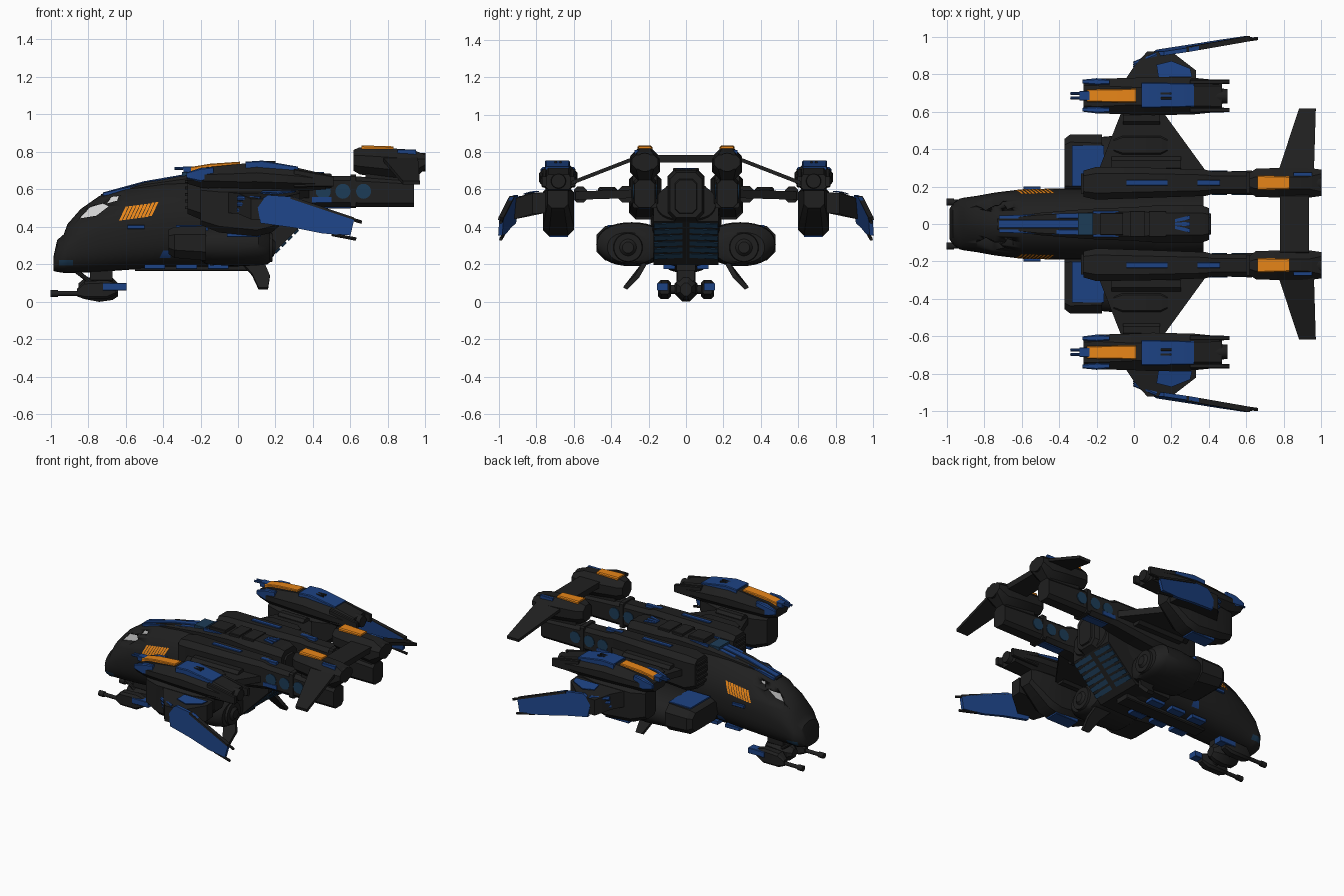
import bpy, bmesh, math
from mathutils import Vector


def material(name, rgb):
    m = bpy.data.materials.new(name)
    m.diffuse_color = (*rgb, 1)
    return m


BLACK = material("charcoal_black", (0.014, 0.014, 0.014))
BLUE = material("navy_blue", (0.012, 0.055, 0.23))
TEAL = material("dark_teal", (0.012, 0.045, 0.095))
ORANGE = material("orange", (0.85, 0.25, 0.01))
WHITE = material("window_white", (0.95, 0.95, 0.95))


def make(name, verts, faces, mat, mirror=True, angle=32):
    bm = bmesh.new()
    vs = [bm.verts.new(v) for v in verts]
    for f in faces:
        bm.faces.new([vs[i] for i in f])
    bmesh.ops.recalc_face_normals(bm, faces=bm.faces)
    me = bpy.data.meshes.new(name)
    bm.to_mesh(me)
    bm.free()
    me.materials.append(mat)
    me.shade_smooth()
    me.set_sharp_from_angle(angle=math.radians(angle))
    ob = bpy.data.objects.new(name, me)
    bpy.context.collection.objects.link(ob)
    if mirror:
        mod = ob.modifiers.new("mirror", 'MIRROR')
        mod.use_axis = (False, True, False)
    return ob


def ring(x, y0, y1, z0, z1, c, n):
    yc, zc, w, h = (y0 + y1) / 2, (z0 + z1) / 2, (y1 - y0) / 2, (z1 - z0) / 2
    if n:  # superellipse with (lower, upper) exponents
        pts = []
        for k in range(32):
            a = 2 * math.pi * k / 32
            ca, sa = math.cos(a), math.sin(a)
            e = 2 / n[sa > 0]
            pts.append((x, yc + w * math.copysign(abs(ca) ** e, ca), zc + h * math.copysign(abs(sa) ** e, sa)))
        return pts
    d = c * min(w, h)  # chamfered box
    return [(x, yc + a, zc + b) for a, b in (
        (w, -h + d), (w, h - d), (w - d, h), (-w + d, h),
        (-w, h - d), (-w, -h + d), (-w + d, -h), (w - d, -h))]


def loft(name, secs, mat=BLACK, mirror=True, c=0.4, n=None):
    """Skin along x through sections (x, y0, y1, z0, z1)."""
    rings = [ring(*s, c, n) for s in secs]
    m = len(rings[0])
    faces = [tuple(range(m)), tuple(range((len(rings) - 1) * m, len(rings) * m))]
    for i in range(len(rings) - 1):
        for k in range(m):
            j = (k + 1) % m
            faces.append((i * m + k, i * m + j, (i + 1) * m + j, (i + 1) * m + k))
    return make(name, [p for r in rings for p in r], faces, mat, mirror)


def box(name, x0, x1, y0, y1, z0, z1, mat=BLACK, mirror=True, c=0.15):
    return loft(name, [(x0, y0, y1, z0, z1), (x1, y0, y1, z0, z1)], mat, mirror, c)


def plate(name, pts, off, mat=BLACK, mirror=True):
    """Outline of 3D points extruded by an offset vector."""
    m = len(pts)
    v = [Vector(p) for p in pts]
    v += [p + Vector(off) for p in v]
    faces = [tuple(range(m)), tuple(range(m, 2 * m))]
    faces += [(k, (k + 1) % m, (k + 1) % m + m, k + m) for k in range(m)]
    return make(name, v, faces, mat, mirror, 20)


def rod(name, a, b, r, mat=BLACK, mirror=True, r2=None, seg=16):
    a, b = Vector(a), Vector(b)
    q = (b - a).to_track_quat('Z', 'Y')
    circ = [Vector((math.cos(2 * math.pi * k / seg), math.sin(2 * math.pi * k / seg), 0)) for k in range(seg)]
    v = [a + q @ (p * r) for p in circ] + [b + q @ (p * (r2 or r)) for p in circ]
    f = [tuple(range(seg)), tuple(range(seg, 2 * seg))]
    f += [(k, (k + 1) % seg, (k + 1) % seg + seg, k + seg) for k in range(seg)]
    return make(name, v, f, mat, mirror)


# Fuselage: (x, half width, bottom, top)
HULL = [(-.985, .08, .165, .24), (-.965, .11, .16, .33), (-.93, .135, .155, .36), (-.91, .14, .155, .415),
        (-.84, .15, .155, .495), (-.74, .168, .16, .565), (-.6, .185, .17, .61),
        (-.4, .19, .185, .645), (-.25, .19, .185, .66), (0, .19, .185, .655),
        (.15, .18, .24, .65), (.37, .16, .44, .64)]
N = (2.6, 1.9)
hull = loft("fuselage", [(x, -w, w, a, b) for x, w, a, b in HULL], mirror=False, n=N)


def hull_y(x, z):
    for p, q in zip(HULL, HULL[1:]):
        if p[0] <= x <= q[0]:
            t = (x - p[0]) / (q[0] - p[0])
            w, a, b = (p[i] + t * (q[i] - p[i]) for i in (1, 2, 3))
            s = (z - (a + b) / 2) / ((b - a) / 2)
            n = N[s > 0]
            return w * (1 - min(1, abs(s)) ** n) ** (1 / n)


def decal(name, quad, mat, g=5):
    """Thin panel hugging the hull side; quad corners in (x, z)."""
    v, f = [], []
    A, B, C, D = (Vector(p) for p in quad)
    for i in range(g + 1):
        for j in range(g + 1):
            p = A.lerp(B, i / g).lerp(D.lerp(C, i / g), j / g)
            v.append((p.x, hull_y(p.x, p.y) + .005, p.y + .003))
    for i in range(g):
        for j in range(g):
            k = i * (g + 1) + j
            f.append((k, k + 1, k + g + 2, k + g + 1))
    return make(name, v, f, mat)


# Recessed cockpit windows
for outline in ([(-.845, .445), (-.755, .46), (-.69, .51), (-.72, .525), (-.79, .505)],
                [(-.70, .525), (-.645, .54), (-.635, .565), (-.675, .56)]):
    cutter = plate("window_cutter", [(x, .07, z) for x, z in outline], (0, .2, 0))
    cutter.hide_render = True
    cutter.display_type = 'WIRE'
    cut = hull.modifiers.new("window", 'BOOLEAN')
    cut.object, cut.solver = cutter, 'EXACT'
    plate("window", [(x, .068, z) for x, z in outline], (0, .005, 0), WHITE)

# Hazard stripes and hull panels
for i in range(9):
    x = -.635 + i * .02
    z = .43 + i * .003
    decal("hazard_stripe", [(x, z), (x + .015, z), (x + .05, z + .075), (x + .035, z + .075)], ORANGE)
decal("hull_panel_low", [(-.42, .23), (-.36, .23), (-.36, .27), (-.40, .27)], BLUE)
decal("nose_panel", [(-.955, .19), (-.88, .19), (-.88, .22), (-.955, .22)], TEAL)
box("hull_vent", -.59, -.50, .17, .2, .39, .41, BLUE)

# Spine with top panels and rear hatch
loft("spine", [(-.73, -.03, .03, .56, .575), (-.5, -.06, .06, .58, .637), (-.25, -.08, .08, .58, .68),
               (0, -.09, .09, .58, .70), (.13, -.1, .1, .5, .71), (.36, -.1, .1, .43, .705),
               (.40, -.085, .085, .45, .69)], mirror=False)
loft("rear_hatch", [(.395, -.06, .06, .47, .66), (.41, -.055, .055, .475, .65)], mirror=False)
loft("spine_stripe_centre", [(-.72, -.02, .02, .565, .584), (-.5, -.022, .022, .6, .644),
                             (-.25, -.022, .022, .63, .687)], BLUE, False, .1)
loft("spine_stripe_side", [(-.72, .028, .045, .565, .582), (-.4, .03, .056, .62, .655),
                           (-.22, .03, .058, .65, .688)], BLUE, True, .1)
box("spine_hatch", -.3, -.22, -.06, .06, .66, .692, TEAL, False)
for x0, x1, w in ((-.18, -.06, .06), (-.02, .06, .07), (.08, .17, .07)):
    box("spine_cover", x0, x1, -w, w, .66, .715, BLACK, False)
box("spine_side_strip", -.22, -.08, .055, .07, .66, .692, BLUE)
for y in (0, .03):
    plate("spine_chevron", [(.22, y * .6 - .008, .708), (.30, y * 1.2 - .011, .709),
                            (.30, y * 1.2 + .011, .709), (.22, y * .6 + .008, .708)], (0, 0, .006), BLUE)

# Rear belly ramp with teal ribs
plate("belly_ramp", [(-.15, -.175, .195), (.13, -.175, .20), (.36, -.175, .43), (.36, -.175, .52),
                     (-.15, -.175, .52)], (0, .35, 0), mirror=False)
for i in range(6):
    x, z = .165 + i * .033, .235 + i * .033
    plate("belly_rib", [(x, .02, z), (x + .022, .02, z + .022), (x + .018, .02, z + .026),
                        (x - .004, .02, z + .004)], (.006, .15, -.009), TEAL)
box("belly_keel", -.55, .1, -.05, .05, .165, .25, mirror=False)
for x in (-.5, -.33, -.16):
    box("belly_panel", x, x + .11, .06, .12, .175, .2, BLUE)

# Booms with intake slats, discs and top strips
loft("boom", [(-.27, .145, .285, .47, .675), (-.2, .13, .305, .44, .69), (.1, .14, .30, .46, .69),
              (.38, .15, .29, .5, .69), (.42, .16, .28, .505, .675), (.62, .16, .28, .505, .67),
              (.94, .165, .275, .505, .65)])
for i in range(5):
    box("intake_slat", -.282, -.26, .16, .27, .495 + i * .035, .51 + i * .035)
for x in (.455, .56, .67):
    rod("boom_disc", (x, .155, .59), (x, .284, .59), .04, TEAL, seg=20)
box("boom_side_panel", .3, .5, .27, .286, .53, .56, BLUE)
box("boom_under_panel", .43, .6, .19, .25, .498, .52, BLUE)
box("boom_strip", -.04, .18, .205, .235, .67, .697, BLUE)
box("boom_strip_rear", .34, .46, .205, .235, .66, .693, BLUE)
box("boom_collar", .60, .63, .155, .285, .5, .68)

# Tail engines, cross bar and tail fins
loft("tail_engine", [(.615, .17, .27, .70, .81), (.65, .145, .295, .68, .825), (.8, .14, .30, .66, .82),
                     (.93, .14, .30, .645, .812), (1.0, .15, .29, .71, .785)], c=.6)
loft("tail_engine_cap", [(.66, .18, .26, .8, .835), (.83, .185, .255, .8, .83)], ORANGE)
box("tail_engine_trim", .85, .95, .255, .275, .78, .812, BLUE)
rod("tail_nozzle", (.95, .22, .745), (1.0, .22, .745), .05)
box("tail_pylon", .68, .92, .18, .26, .62, .7)
box("tail_bar", .78, .935, -.16, .16, .745, .785, mirror=False, c=.5)
plate("tail_fin", [(.77, .28, .775), (.96, .28, .775), (.97, .615, .645), (.88, .615, .645)], (0, -.004, -.02))

# Wing and raised panels
plate("wing", [(-.2, .26, .6), (.4, .26, .6), (.16, .59, .59), (-.07, .59, .59)], (0, 0, -.045))
loft("wing_blister", [(-.11, .39, .45, .57, .6), (-.06, .37, .47, .57, .612), (.14, .37, .47, .57, .612),
                      (.18, .39, .45, .57, .6)])
box("wing_root", -.12, .25, .28, .36, .53, .62, c=.5)
box("wing_tip_joint", -.06, .14, .53, .6, .53, .615, c=.5)

# Wing nacelles
loft("nacelle", [(-.27, .61, .76, .63, .69), (-.2, .59, .775, .61, .715), (0, .585, .78, .59, .735),
                 (.1, .58, .785, .585, .745), (.32, .585, .78, .59, .715), (.47, .60, .765, .60, .68)], c=.7)
loft("nacelle_lower", [(-.2, .62, .74, .41, .62), (-.1, .6, .765, .37, .62), (.1, .6, .765, .35, .62),
                       (.18, .6, .765, .37, .62), (.33, .63, .74, .5, .62)])
box("nacelle_belly_panel", -.06, .12, .63, .73, .345, .39, BLUE)
loft("nacelle_blue_top", [(.04, .62, .755, .70, .748), (.13, .62, .755, .7, .754),
                          (.32, .625, .75, .68, .722)], BLUE, c=.2)
loft("nacelle_orange_top", [(-.25, .652, .718, .68, .72), (-.15, .65, .72, .69, .737),
                            (.01, .648, .722, .70, .748)], ORANGE, c=.2)
for y in (.665, .69):
    box("nacelle_vent", .14, .2, y, y + .012, .72, .752, BLACK)
for y in (.59, .74):
    loft("nacelle_prong", [(-.275, y + .01, y + .03, .66, .69), (-.2, y, y + .038, .64, .715),
                           (-.13, y + .005, y + .03, .66, .72)], BLUE)
    loft("nacelle_fork", [(.3, y + .002, y + .032, .61, .71), (.51, y + .007, y + .03, .615, .67)])
for y in (.672, .697):
    rod("nacelle_gun", (-.34, y, .712), (-.2, y, .715), .008, BLUE, seg=8)
box("nacelle_gun_mount", -.29, -.22, .66, .71, .69, .722, BLUE)
rod("nacelle_exhaust", (.42, .682, .645), (.5, .682, .645), .045, r2=.038)

# Outer arm and winglet
plate("outer_arm", [(-.06, .75, .585), (.33, .75, .585), (.33, .82, .58), (.2, .92, .55), (.07, .92, .55),
                    (.0, .84, .58)], (0, 0, -.11))
plate("outer_arm_panel", [(.13, .785, .587), (.31, .785, .587), (.30, .83, .584), (.2, .87, .572), (.12, .85, .578)],
      (0, 0, .006), BLUE)
for i in range(3):
    rod("arm_pipe", (.0, .83 + i * .012, .49 + i * .032), (.12, .905, .49 + i * .03), .013, BLUE, seg=8)


def wl(x, z):
    return (x, .892 + (x - .06) * .14 + (.5 - z) * .1, z)


plate("winglet", [wl(*p) for p in ((.10, .53), (.16, .57), (.3, .56), (.62, .44), (.60, .355), (.45, .365),
                                   (.3, .395), (.12, .42))], (0, .022, 0), BLUE)
plate("winglet_edge", [wl(*p) for p in ((.28, .565), (.62, .45), (.62, .437), (.28, .55))], (0, .028, 0))
rod("winglet_spike_top", (.5, .968, .475), (.66, .99, .425), .009, seg=8)
rod("winglet_spike_low", (.5, .975, .36), (.63, .99, .335), .009, seg=8)

# Lower side engine pods with exhaust and belly fins
loft("side_pod_front", [(-.37, .17, .455, .255, .385), (-.34, .16, .478, .235, .40), (-.17, .16, .478, .22, .405)],
     c=.5)
loft("side_pod", [(-.21, .15, .44, .23, .39), (-.17, .12, .465, .2, .41), (0, .1, .48, .19, .425),
                  (.11, .11, .475, .195, .42), (.155, .15, .44, .2, .385), (.17, .2, .42, .21, .37)], n=(2.2, 2.2))
box("side_pod_panel", -.33, -.16, .2, .42, .38, .41, BLUE, c=.1)
rod("pod_exhaust", (.14, .31, .29), (.185, .31, .29), .085, r2=.075, seg=28)
rod("pod_exhaust_core", (.18, .31, .29), (.2, .31, .29), .05, r2=.03, seg=28)
plate("belly_fin", [(.02, .21, .20), (.14, .21, .20), (.17, .25, .13), (.16, .315, .065), (.11, .315, .065),
                    (.075, .25, .14)], (0, .022, .012))

# Chin turret with twin guns
loft("turret_body", [(-.85, -.03, .03, .04, .1), (-.82, -.055, .055, .015, .125), (-.74, -.062, .062, .0, .14),
                     (-.67, -.05, .05, .01, .13), (-.64, -.03, .03, .03, .1)], mirror=False, c=.7)
box("turret_neck", -.79, -.67, -.045, .045, .1, .2, mirror=False, c=.4)
rod("turret_strut", (-.87, .04, .17), (-.78, .04, .1), .012, seg=8)
rod("turret_axle", (-.75, 0, .065), (-.75, .12, .065), .025)
loft("gun_housing", [(-.86, .095, .135, .03, .07), (-.82, .08, .15, .015, .11), (-.7, .08, .15, .015, .115),
                     (-.65, .09, .14, .04, .1)])
box("gun_feed", -.72, -.595, .095, .155, .06, .1, BLUE)
rod("gun_barrel", (-.99, .117, .045), (-.84, .117, .045), .013, seg=12)
rod("gun_muzzle", (-1.0, .117, .045), (-.96, .117, .045), .019, seg=12)
